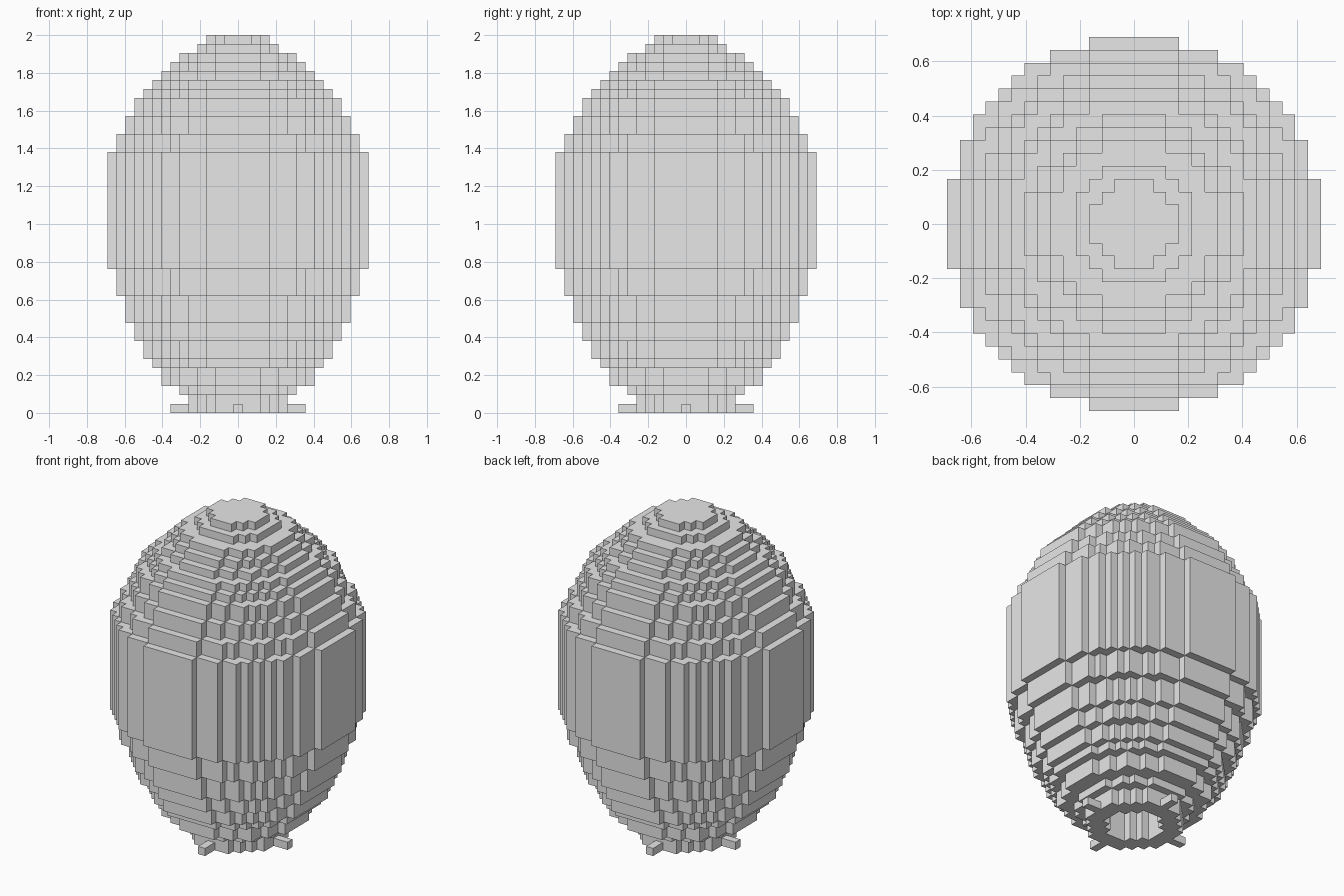
import bpy, bmesh

if "Cube" in bpy.data.objects:
    bpy.data.objects.remove(bpy.data.objects["Cube"])

U = 2 / 42  # edge length of one block

grey = bpy.data.materials.new("plain_grey")
grey.use_nodes = True
grey.diffuse_color = (0.8, 0.8, 0.8, 1)
grey.node_tree.nodes["Principled BSDF"].inputs["Base Color"].default_value = (0.8, 0.8, 0.8, 1)

# Stacked round layers: (radius in blocks, number of blocks high), bottom to top
BANDS = [(5.5, 2), (6.5, 1), (8.5, 2), (9.5, 1), (10.5, 2), (11.5, 2), (12.5, 3),
         (13.5, 3), (14.5, 13), (13.5, 2), (12.5, 2), (11.5, 2), (10.5, 1),
         (9.5, 1), (8.5, 1), (7.5, 1), (6.5, 1), (4.5, 1), (3.5, 1)]
HOLE_RADIUS = 3.5
HOLE_BANDS = 6  # the bottom opening runs up through these bands


def disc(radius):
    """Grid cells whose centres lie inside a circle."""
    n = int(radius)
    span = range(-n, n + 1)
    return {(x, y) for x in span for y in span if x * x + y * y <= radius * radius}


def finish(bm, name):
    bmesh.ops.remove_doubles(bm, verts=bm.verts, dist=U / 100)
    bmesh.ops.recalc_face_normals(bm, faces=bm.faces)
    mesh = bpy.data.meshes.new(name)
    bm.to_mesh(mesh)
    bm.free()
    mesh.materials.append(grey)
    obj = bpy.data.objects.new(name, mesh)
    bpy.context.collection.objects.link(obj)
    return obj


def quad(bm, points):
    bm.faces.new([bm.verts.new((x * U, y * U, z * U)) for x, y, z in points])


def cap(bm, cells, z):
    """Flat unit faces over the given cells."""
    h = 0.5
    for x, y in cells:
        quad(bm, [(x - h, y - h, z), (x + h, y - h, z), (x + h, y + h, z), (x - h, y + h, z)])


def walls(bm, cells, z0, z1):
    """Upright faces wherever a cell has no neighbour."""
    for x, y in cells:
        for dx, dy in ((1, 0), (0, 1), (-1, 0), (0, -1)):
            if (x + dx, y + dy) not in cells:
                ax, ay = x + (dx - dy) / 2, y + (dy + dx) / 2
                bx, by = x + (dx + dy) / 2, y + (dy - dx) / 2
                quad(bm, [(ax, ay, z0), (bx, by, z0), (bx, by, z1), (ax, ay, z1)])


# Egg-shaped body with an opening underneath
layers = [disc(r) - (disc(HOLE_RADIUS) if i < HOLE_BANDS else set())
          for i, (r, _) in enumerate(BANDS)]
body = bmesh.new()
z, below = 0, set()
for cells, (_, height) in zip(layers, BANDS):
    cap(body, cells ^ below, z)
    walls(body, cells, z, z + height)
    z, below = z + height, cells
cap(body, below, z)
finish(body, "egg_body")

# Four small feet sticking out of the base
for side, dx, dy in (("left", 1, 0), ("back", 0, 1), ("right", -1, 0), ("front", 0, -1)):
    foot = bmesh.new()
    cells = {(dx * d, dy * d) for d in (6, 7)}
    cap(foot, cells, 0)
    cap(foot, cells, 1)
    walls(foot, cells, 0, 1)
    finish(foot, side + "_foot")
